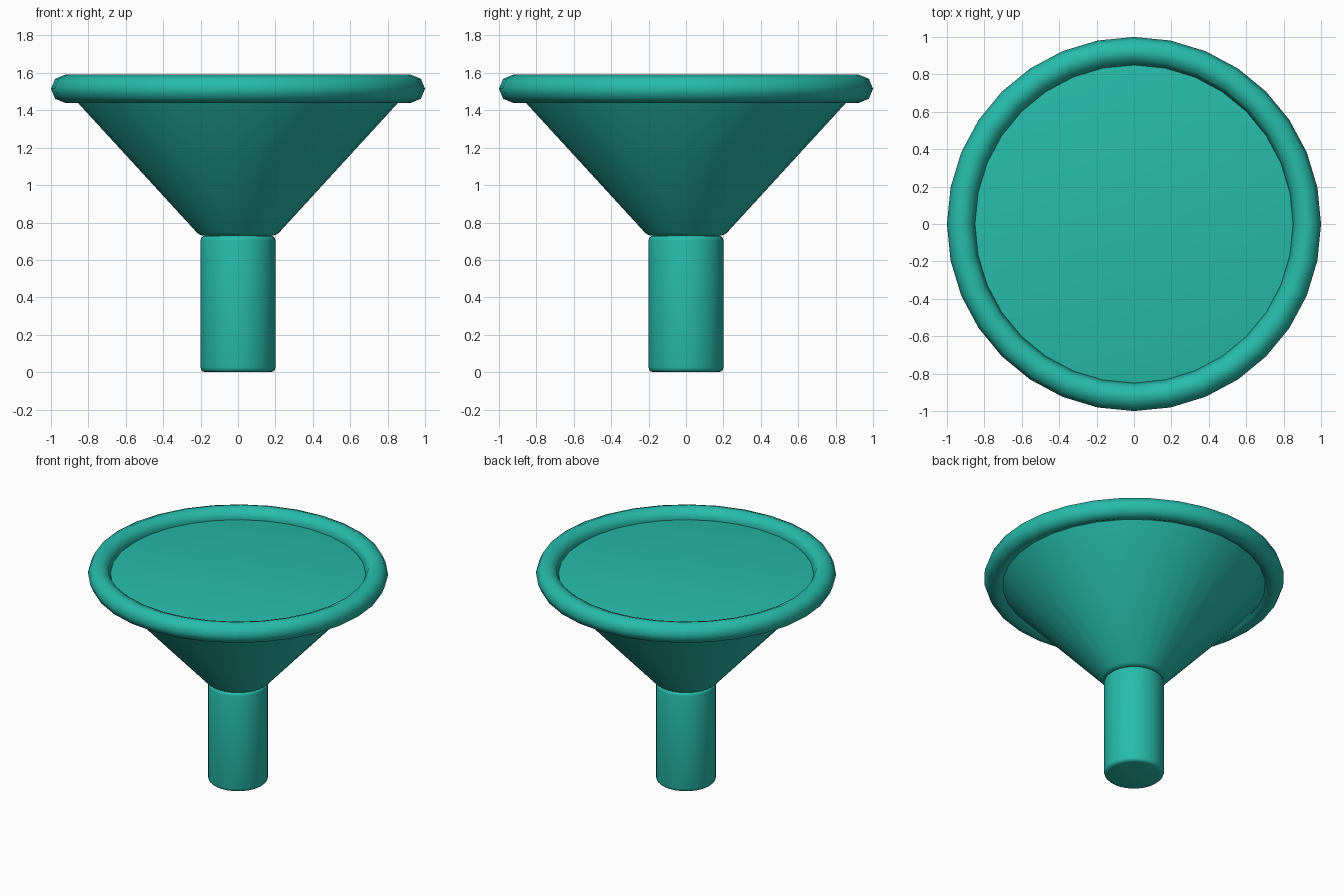
import bpy
import math

if "Cube" in bpy.data.objects:
    bpy.data.objects.remove(bpy.data.objects["Cube"])

teal = bpy.data.materials.new("teal")
teal.diffuse_color = (0.02, 0.50, 0.41, 1.0)
teal.use_nodes = True
teal.node_tree.nodes["Principled BSDF"].inputs["Base Color"].default_value = teal.diffuse_color


def finish(name, bevel=0.0):
    """Name, colour, bevel and smooth the active object."""
    ob = bpy.context.object
    ob.name = name
    ob.data.materials.append(teal)
    if bevel:
        mod = ob.modifiers.new("rounded_edges", 'BEVEL')
        mod.width = bevel
        mod.segments = 3
        mod.limit_method = 'ANGLE'
        mod.angle_limit = math.radians(30)
        bpy.ops.object.modifier_apply(modifier=mod.name)
    bpy.ops.object.shade_smooth_by_angle(angle=math.radians(50))
    return ob


STEM_TOP, RIM_Z = 0.73, 1.515

# Spout: rounded cylinder
bpy.ops.mesh.primitive_cylinder_add(vertices=32, radius=0.2, depth=STEM_TOP,
                                    location=(0, 0, STEM_TOP / 2))
finish("spout", 0.025)

# Closed conical body, its top face at the middle of the rim
bpy.ops.mesh.primitive_cone_add(vertices=32, radius1=0.205, radius2=0.925,
                                depth=RIM_Z - STEM_TOP,
                                location=(0, 0, (RIM_Z + STEM_TOP) / 2))
finish("cone_body", 0.02)

# Rolled rim
bpy.ops.mesh.primitive_torus_add(major_segments=32, minor_segments=8,
                                 major_radius=0.925, minor_radius=0.075,
                                 location=(0, 0, RIM_Z))
finish("rim")
